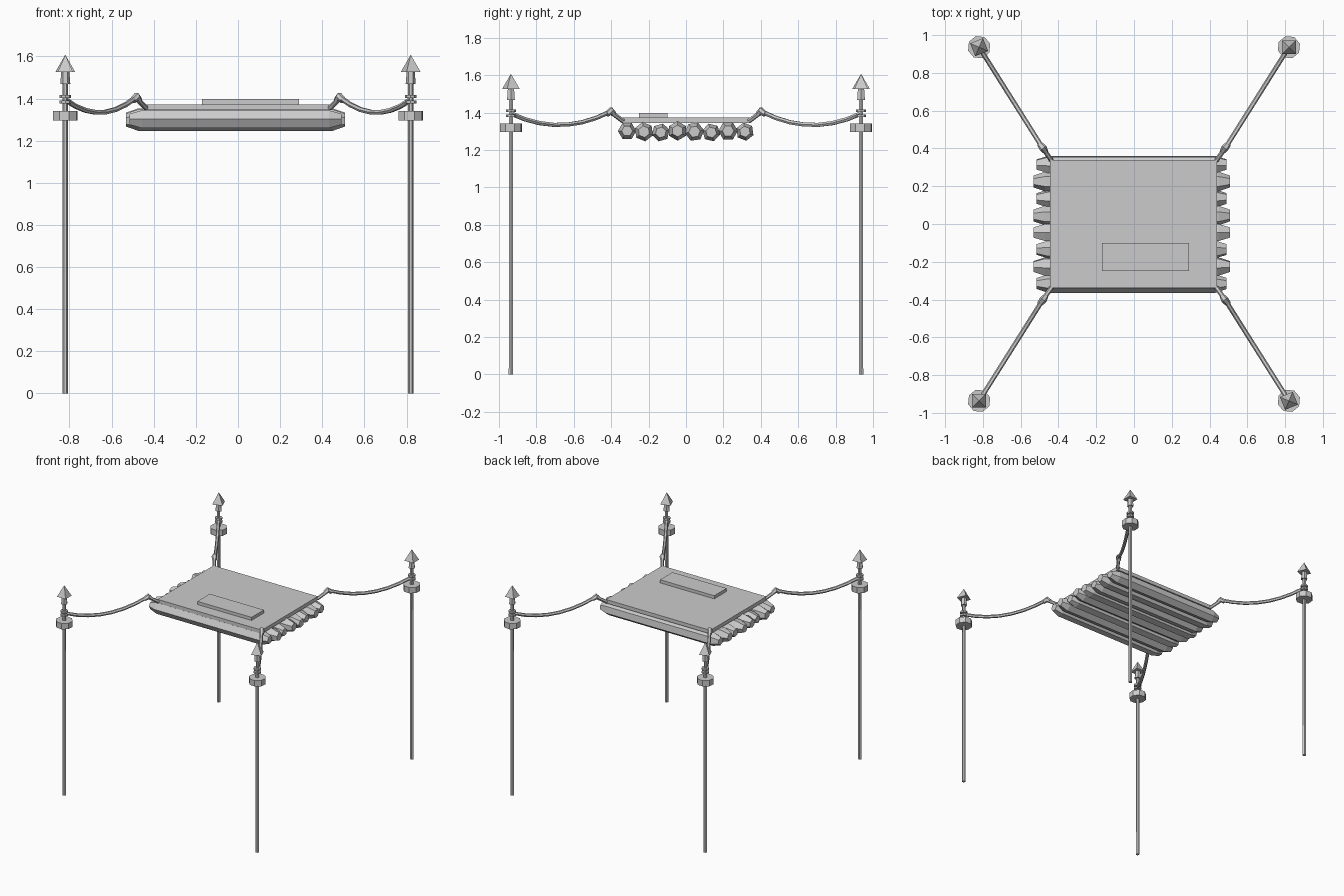
import bpy, math
from mathutils import Vector, Matrix

if "Cube" in bpy.data.objects:
    bpy.data.objects.remove(bpy.data.objects["Cube"], do_unlink=True)

grey = bpy.data.materials.new("plain grey")
grey.use_nodes = True
grey.diffuse_color = (0.6, 0.6, 0.6, 1)
grey.node_tree.nodes["Principled BSDF"].inputs["Base Color"].default_value = (0.6, 0.6, 0.6, 1)


def make(name, verts, faces):
    mesh = bpy.data.meshes.new(name)
    mesh.from_pydata(verts, [], faces)
    mesh.materials.append(grey)
    obj = bpy.data.objects.new(name, mesh)
    bpy.context.collection.objects.link(obj)
    return obj


def tube(name, path, radii, sides, turn=0.0):
    """Capped polygonal tube along a path of points, one radius per point."""
    path = [Vector(p) for p in path]
    verts, faces = [], []
    for i, p in enumerate(path):
        d = path[min(i + 1, len(path) - 1)] - path[max(i - 1, 0)]
        d.normalize()
        up = Vector((0, 1, 0)) if abs(d.z) > 0.95 else Vector((0, 0, 1))
        u = up.cross(d).normalized()
        v = d.cross(u)
        for k in range(sides):
            a = turn + math.tau * k / sides
            verts.append(p + radii[i] * (u * math.cos(a) + v * math.sin(a)))
    for i in range(len(path) - 1):
        for k in range(sides):
            a, b = i * sides + k, i * sides + (k + 1) % sides
            faces.append((a, b, b + sides, a + sides))
    last = (len(path) - 1) * sides
    faces += [tuple(reversed(range(sides))), tuple(range(last, last + sides))]
    return make(name, verts, faces)


def box(name, lo, hi):
    bpy.ops.mesh.primitive_cube_add(size=1)
    obj = bpy.context.object
    obj.name = name
    size = Vector(hi) - Vector(lo)
    mid = (Vector(hi) + Vector(lo)) / 2
    obj.data.transform(Matrix.Translation(mid) @ Matrix.Diagonal((*size, 1)))
    obj.data.materials.append(grey)


# Deck and raised panel
box("deck", (-0.445, -0.34, 1.345), (0.44, 0.34, 1.373))
box("raised_panel", (-0.17, -0.25, 1.373), (0.29, -0.10, 1.397))

# Hexagonal logs with tapered ends under the deck
for i in range(8):
    y = -0.315 + i * 0.09
    long_log = i in (1, 3, 4, 6)
    half = 0.52 if long_log else 0.503
    r = 0.052 if long_log else 0.049
    z = 1.302 - 0.004 * (i % 3)
    xs = (-half, -half + 0.06, half - 0.06, half)
    tube("log", [(x - 0.012, y, z) for x in xs],
         (r * 0.6, r, r, r * 0.6), 6, turn=math.radians(30 * (i % 2) + 8 * (i % 3)))

# Corner posts, fittings and ropes
for sx in (-1, 1):
    for sy in (-1, 1):
        px, py = sx * 0.82, sy * 0.936

        def rod(name, profile, sides, turn=0.0):
            tube(name, [(px, py, z) for z, r in profile], [r for z, r in profile], sides, turn)

        rod("post", [(0, 0.0135), (1.48, 0.0125)], 6)
        rod("collar", [(1.297, 0.061), (1.342, 0.061)], 8, 0.3)
        for z in (1.383, 1.409):
            rod("post_ring", [(z - 0.007, 0.027), (z + 0.007, 0.027)], 8)
        rod("finial_neck", [(1.468, 0.024), (1.53, 0.019)], 6)
        twist = 0.0 if sx == sy else math.radians(22)
        rod("finial_tip", [(1.525, 0.052), (1.607, 0.0005)], 4, math.pi / 4 + twist)

        # Sagging rope from post to deck corner
        start = Vector((px, py, 1.395))
        end = Vector((sx * 0.485, sy * 0.405, 1.405))
        path = []
        for k in range(8):
            t = k / 7
            p = start.lerp(end, t)
            p.z -= 0.066 * 4 * t * (1 - t)
            path.append(p)
        tube("rope", path, [0.0125] * 8, 6)
        corner = Vector((sx * 0.437, sy * 0.337, 1.355))
        tube("rope_end", [end, corner], [0.0125, 0.0125], 6)
        tube("rope_knot", [end + Vector((sx * 0.014, sy * 0.018, -0.014)),
                           end + Vector((-sx * 0.004, -sy * 0.004, 0.005)),
                           end + Vector((-sx * 0.016, -sy * 0.02, -0.014))],
             [0.016, 0.02, 0.016], 6)
